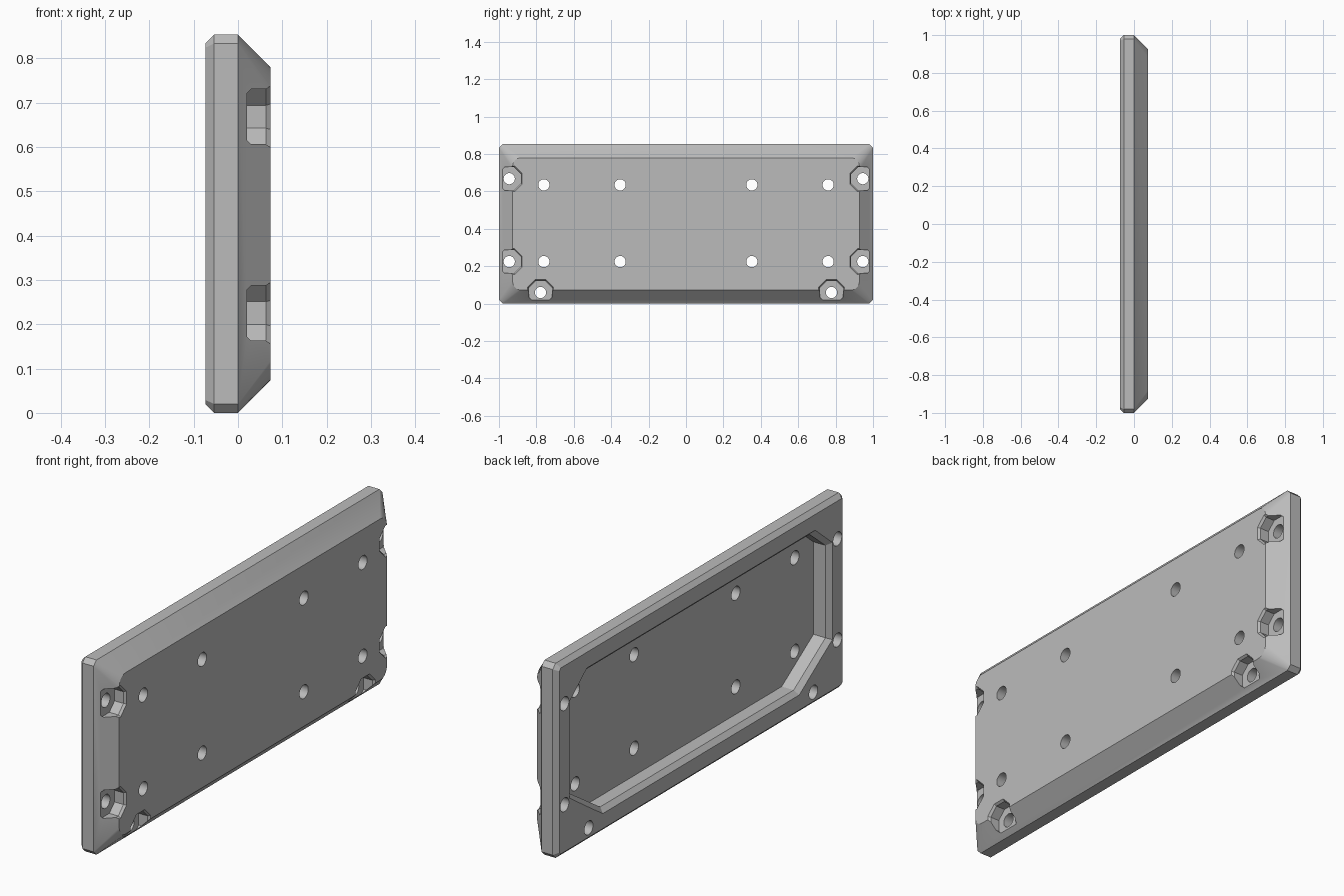
import bpy, bmesh, math

if "Cube" in bpy.data.objects:
    bpy.data.objects.remove(bpy.data.objects["Cube"], do_unlink=True)

H, T = 0.853, 0.073          # plate height, half thickness
MID = H / 2

grey = bpy.data.materials.new("plain_grey")
grey.use_nodes = True
grey.diffuse_color = (0.5, 0.5, 0.5, 1)
grey.node_tree.nodes["Principled BSDF"].inputs["Base Color"].default_value = (0.5, 0.5, 0.5, 1)


def loft(bm, sections):
    """Closed solid through (x, outline) sections."""
    rings = [[bm.verts.new((x, y, z)) for y, z in pts] for x, pts in sections]
    for a, b in zip(rings, rings[1:]):
        n = len(a)
        for i in range(n):
            bm.faces.new((a[i], a[(i + 1) % n], b[(i + 1) % n], b[i]))
    bm.faces.new(rings[0][::-1])
    bm.faces.new(rings[-1])


def make(name, solids):
    bm = bmesh.new()
    for sections in solids:
        loft(bm, sections)
    bmesh.ops.recalc_face_normals(bm, faces=bm.faces)
    me = bpy.data.meshes.new(name)
    bm.to_mesh(me)
    bm.free()
    me.materials.append(grey)
    ob = bpy.data.objects.new(name, me)
    bpy.context.collection.objects.link(ob)
    return ob


def rectangle(inset, corner, rounded=False, steps=6):
    """Plate outline with chamfered or rounded corners."""
    hy, hz = 1 - inset, MID - inset
    pts = []
    for q, (sy, sz) in enumerate(((1, 1), (-1, 1), (-1, -1), (1, -1))):
        for i in range(steps + 1):
            t = i / steps if q % 2 == 0 else 1 - i / steps
            if rounded:
                u, v = 1 - math.cos(t * math.pi / 2), 1 - math.sin(t * math.pi / 2)
            else:
                u, v = t, 1 - t
            pts.append((sy * (hy - corner * u), MID + sz * (hz - corner * v)))
    return pts


def ngon(y, z, r, n):
    return [(y + r * math.cos((i + 0.5) * math.tau / n),
             z + r * math.sin((i + 0.5) * math.tau / n)) for i in range(n)]


def opening(d):
    """Recess outline with cut corners, shrunk by d."""
    half = [(0.68 - d / 2, 0.085 + d), (0.91 - d, 0.24 + d / 2),
            (0.91 - d, 0.665 - d / 2), (0.79 - d / 2, 0.765 - d)]
    return half + [(-y, z) for y, z in reversed(half)]


# Main plate: small chamfer at the back, wide bevel at the front
plate = make("mounting_plate", [[
    (-T, rectangle(0.019, 0.01)),
    (-T + 0.019, rectangle(0, 0.02)),
    (0, rectangle(0, 0.02)),
    (T, rectangle(0.073, 0.045, True))]])

# Recess in the back with a chamfered rim
recess = make("recess_cutter", [[
    (-T - 0.01, opening(-0.01)), (-T + 0.02, opening(0.02)), (0.005, opening(0.02))]])

# Octagonal pockets along three edges
edge_spots = [(s * y, z) for s in (1, -1)
              for y, z in ((0.945, 0.668), (0.945, 0.225), (0.778, 0.06))]
k = 1 / math.cos(math.pi / 8)
pockets = make("pocket_cutter", [[
    (0.02, ngon(y, z, 0.062 * k, 8)),
    (0.063, ngon(y, z, 0.062 * k, 8)),
    (0.083, ngon(y, z, 0.076 * k, 8))] for y, z in edge_spots])

# Round holes through the whole plate
field_spots = [(s * y, z) for s in (1, -1) for y in (0.352, 0.76) for z in (0.225, 0.635)]
holes = make("hole_cutter", [[
    (-0.2, ngon(y, z, 0.03, 32)), (0.2, ngon(y, z, 0.03, 32))]
    for y, z in edge_spots + field_spots])

# Cut everything out of the plate
bpy.ops.object.select_all(action='DESELECT')
bpy.context.view_layer.objects.active = plate
plate.select_set(True)
for cutter in (recess, pockets, holes):
    cutter.hide_render = True
    mod = plate.modifiers.new(cutter.name, 'BOOLEAN')
    mod.operation = 'DIFFERENCE'
    mod.solver = 'EXACT'
    mod.object = cutter
    bpy.ops.object.modifier_apply(modifier=mod.name)
    bpy.data.objects.remove(cutter, do_unlink=True)

bpy.ops.object.shade_smooth_by_angle(angle=math.radians(20))
